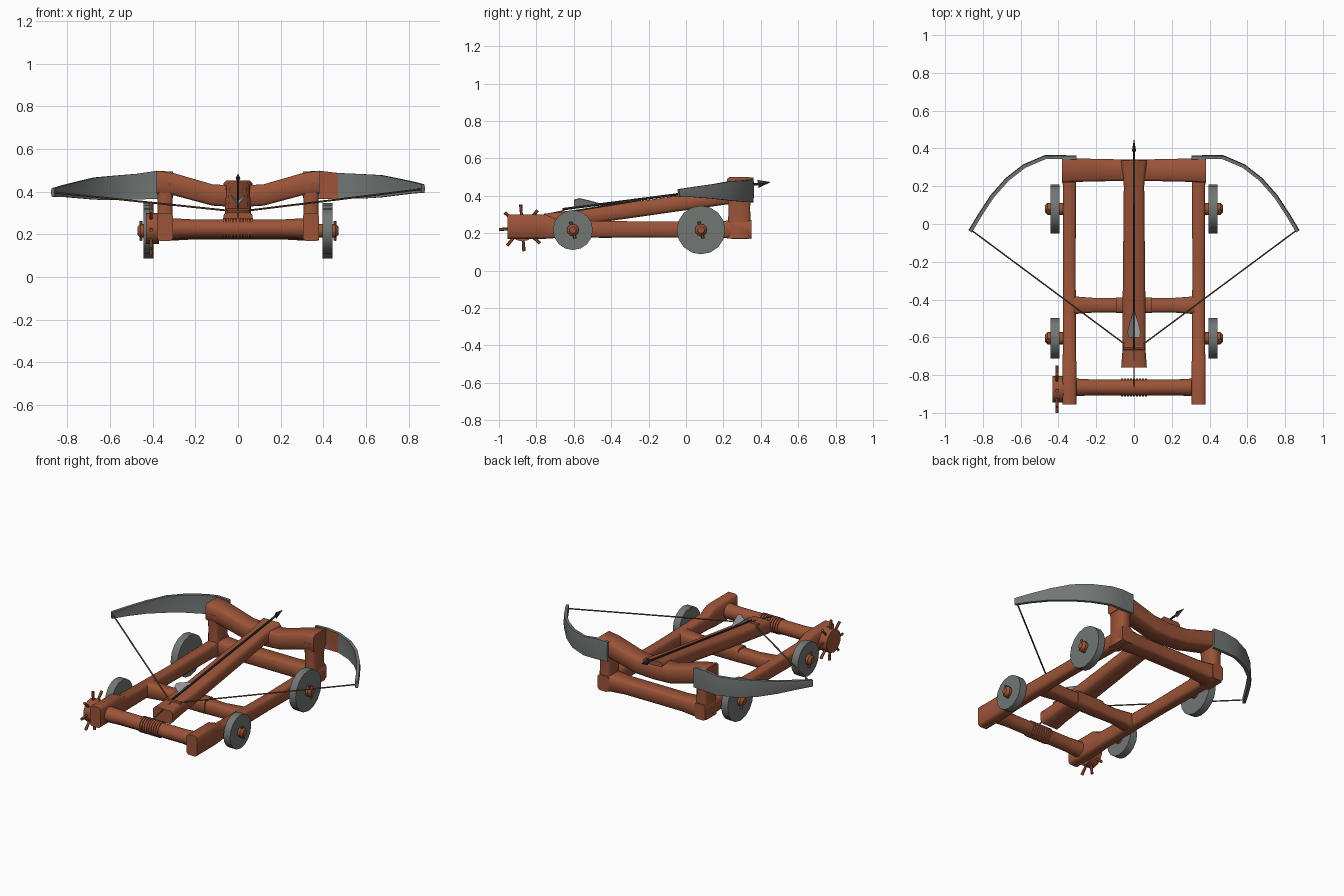
import bpy, bmesh, math
from mathutils import Vector

if "Cube" in bpy.data.objects:
    bpy.data.objects.remove(bpy.data.objects["Cube"])


def material(name, col):
    m = bpy.data.materials.new(name)
    m.diffuse_color = (*col, 1)
    m.use_nodes = True
    m.node_tree.nodes["Principled BSDF"].inputs["Base Color"].default_value = m.diffuse_color
    return m


WOOD = material("red brown wood", (0.33, 0.088, 0.04))
METAL = material("grey green metal", (0.165, 0.185, 0.175))
ROPE = material("tan rope", (0.16, 0.10, 0.045))
DARK = material("dark iron", (0.03, 0.03, 0.035))
FEATHER = material("pale feather", (0.5, 0.5, 0.5))


def finish(name, bm, mats, smooth=40):
    bmesh.ops.recalc_face_normals(bm, faces=bm.faces)
    me = bpy.data.meshes.new(name)
    bm.to_mesh(me)
    bm.free()
    for m in mats:
        me.materials.append(m)
    ob = bpy.data.objects.new(name, me)
    bpy.context.collection.objects.link(ob)
    bpy.ops.object.select_all(action='DESELECT')
    ob.select_set(True)
    bpy.context.view_layer.objects.active = ob
    bpy.ops.object.shade_smooth_by_angle(angle=math.radians(smooth))
    return ob


def loft(rings):
    bm = bmesh.new()
    vs = [[bm.verts.new(p) for p in r] for r in rings]
    n = len(rings[0])
    for a, b in zip(vs, vs[1:]):
        for i in range(n):
            bm.faces.new((a[i], a[(i + 1) % n], b[(i + 1) % n], b[i]))
    bm.faces.new(vs[0])
    bm.faces.new(vs[-1])
    return bm


# Chamfered timber through stations (centre, half width, half height)
def beam(name, axis, stations, c=0.012):
    u, v = {'x': ((0, 1, 0), (0, 0, 1)), 'y': ((1, 0, 0), (0, 0, 1)),
            'z': ((1, 0, 0), (0, 1, 0))}[axis]
    u, v = Vector(u), Vector(v)
    rings = []
    for p, a, b in stations:
        oct8 = [(a, b - c), (a - c, b), (c - a, b), (-a, b - c),
                (-a, c - b), (c - a, -b), (a - c, -b), (a, c - b)]
        rings.append([Vector(p) + u * s + v * t for s, t in oct8])
    return finish(name, loft(rings), [WOOD], 50)


# Round bar or cone between two points
def rod(name, p, q, r1, mat, r2=None, n=12):
    p, q = Vector(p), Vector(q)
    d = q - p
    bm = bmesh.new()
    bmesh.ops.create_cone(bm, cap_ends=True, segments=n, radius1=r1,
                          radius2=r1 if r2 is None else r2, depth=d.length)
    rot = d.to_track_quat('Z', 'Y')
    for w in bm.verts:
        w.co = rot @ w.co + (p + q) / 2
    return finish(name, bm, [mat])


for s, side in ((1, "right"), (-1, "left")):
    x = 0.342 * s
    # Side rail with a taller rear end
    beam(side + "_rail", 'y', [((x, -0.955, 0.235), .037, .065), ((x, -0.75, 0.235), .037, .065),
                               ((x, -0.68, 0.222), .035, .047), ((x, -0.2, 0.220), .033, .042),
                               ((x, 0.2, 0.220), .035, .046), ((x, 0.35, 0.220), .038, .050)])
    # Front post
    beam(side + "_post", 'z', [((x, 0.285, 0.172), .038, .065), ((x, 0.285, 0.25), .036, .06),
                               ((x, 0.285, 0.34), .035, .058), ((x, 0.285, 0.44), .038, .065)])
    # Wheels, hubs and linch pins
    for y, r, end in ((0.08, 0.13, "front"), (-0.605, 0.107, "rear")):
        rod(f"{end}_{side}_wheel", (s * .395, y, .217), (s * .442, y, .217), r, METAL, n=16)
        rod(f"{end}_{side}_axle", (s * .34, y, .217), (s * .458, y, .217), .032, WOOD)
        rod(f"{end}_{side}_axle_cap", (s * .458, y, .217), (s * .472, y, .217), .032, WOOD, .018)
        rod(f"{end}_{side}_axle_pin", (s * .455, y - .012, .262), (s * .455, y + .012, .172),
            .008, WOOD, n=6)

# Cross timbers
beam("front_lower_crossbeam", 'x', [((-.33, .29, .22), .058, .05), ((-.2, .29, .22), .05, .043),
                                    ((.2, .29, .22), .05, .043), ((.33, .29, .22), .058, .05)])
beam("middle_crossbeam", 'x', [((-.32, -.43, .22), .047, .045), ((-.2, -.43, .22), .038, .038),
                               ((-.1, -.43, .22), .038, .04), ((.1, -.43, .22), .038, .04),
                               ((.2, -.43, .22), .038, .038), ((.32, -.43, .22), .047, .045)])
beam("stock_support", 'x', [((-.095, -.43, .225), .042, .044), ((.095, -.43, .225), .042, .044)])
beam("upper_crossbeam", 'x', [((-.382, .285, .445), .066, .054), ((-.3, .285, .435), .062, .052),
                              ((-.12, .285, .385), .058, .05), ((0, .285, .378), .056, .05),
                              ((.12, .285, .385), .058, .05), ((.3, .285, .435), .062, .052),
                              ((.382, .285, .445), .066, .054)])

# Sloping stock with wider tail
beam("stock", 'y', [((0, -.76, .262), .068, .042), ((0, -.68, .271), .062, .042),
                    ((0, -.4, .308), .06, .042), ((0, .2, .393), .054, .042),
                    ((0, .335, .411), .068, .042)], .014)
rod("string_catch", (-.055, -.655, .312), (.055, -.655, .312), .012, WOOD, n=8)

# Winch roller, rope coils, and spiked hand wheel
WY, WZ = -0.865, 0.228
rod("winch_roller", (-.32, WY, WZ), (.32, WY, WZ), .043, WOOD, n=14)
for s, side in ((1, "right"), (-1, "left")):
    rod(side + "_roller_flare", (s * .31, WY, WZ), (s * .22, WY, WZ), .048, WOOD, .043, 14)
for i in range(9):
    cx = -.064 + .016 * i
    rod("rope_coil", (cx - .006, WY, WZ), (cx + .006, WY, WZ), .049, WOOD, n=14)
rod("winch_hub", (-.432, WY - .01, WZ), (-.37, WY - .01, WZ), .072, WOOD, n=14)
for i in range(8):
    a = math.radians(4 + 45 * i)
    d = Vector((0, math.cos(a), math.sin(a)))
    c = Vector((-.408, WY - .01, WZ))
    rod("winch_spike", c + d * .05, c + d * .125, .007, WOOD, .009, n=6)
rod("winch_rope", (0, WY, WZ + .047), (0, -.66, .318), .004, ROPE, n=6)

# Bow limbs: curved blades, tip slightly lower on the left; (x, y, bottom, top)
LIMB = [(.305, .35, .37, .495), (.385, .352, .367, .498), (.47, .352, .367, .488),
        (.58, .305, .368, .483), (.67, .235, .374, .478), (.75, .145, .384, .462),
        (.815, .045, .392, .448), (.866, -.04, .395, .435)]
for s, side in ((1, "right"), (-1, "left")):
    rings = []
    for i, (x, y, lo, hi) in enumerate(LIMB):
        a, b = LIMB[max(i - 1, 0)], LIMB[min(i + 1, len(LIMB) - 1)]
        t = Vector((b[0] - a[0], b[1] - a[1], 0)).normalized()
        n = Vector((-t.y, t.x, 0)) * .009
        drop = .018 * (x - .38) / .48 if s < 0 and x > .38 else 0
        ring = []
        for k, z in ((-1, lo), (1, lo), (1.4, (lo + hi) / 2), (1, hi), (-1, hi), (-.8, (lo + hi) / 2)):
            p = Vector((x, y, z - drop)) + n * k
            ring.append((p.x * s, p.y, p.z))
        rings.append(ring)
    limb = finish(side + "_bow_limb", loft(rings), [METAL, WOOD], 40)
    # Wooden inner face at the root of the right limb
    if s > 0:
        for f in limb.data.polygons:
            if .38 < f.center.x < .47 and f.normal.y < -.3:
                f.material_index = 1
    # Bowstring half
    rod(side + "_bowstring", (s * .858, -.035, .412 if s > 0 else .396), (s * .03, -.65, .31),
        .0045, ROPE, n=6)
rod("bowstring_middle", (-.03, -.65, .31), (.03, -.65, .31), .0045, ROPE, n=6)

# Arrow: shaft, flattened head, pale vanes
A, B = Vector((0, -.66, .328)), Vector((0, .385, .463))
rod("arrow_shaft", A, B, .0065, DARK, n=6)
head = rod("arrow_head", B, B + Vector((0, .065, .01)), .022, METAL, .001, 4)
for v in head.data.vertices:
    v.co.x *= .5
head.data.materials[0] = DARK
bm = bmesh.new()
for k in (-1, 1):
    outline = [(-.455, 0, 0), (-.52, .022, .026), (-.57, .035, .044), (-.6, .03, .04), (-.6, 0, 0)]
    lo, hi = [[bm.verts.new((k * x, y, .328 + (y + .66) * .129 + z + o)) for y, x, z in outline]
              for o in (0, .004)]
    bm.faces.new(lo)
    bm.faces.new(hi)
    for i in range(5):
        j = (i + 1) % 5
        bm.faces.new((lo[i], lo[j], hi[j], hi[i]))
finish("arrow_vanes", bm, [FEATHER], 20)
